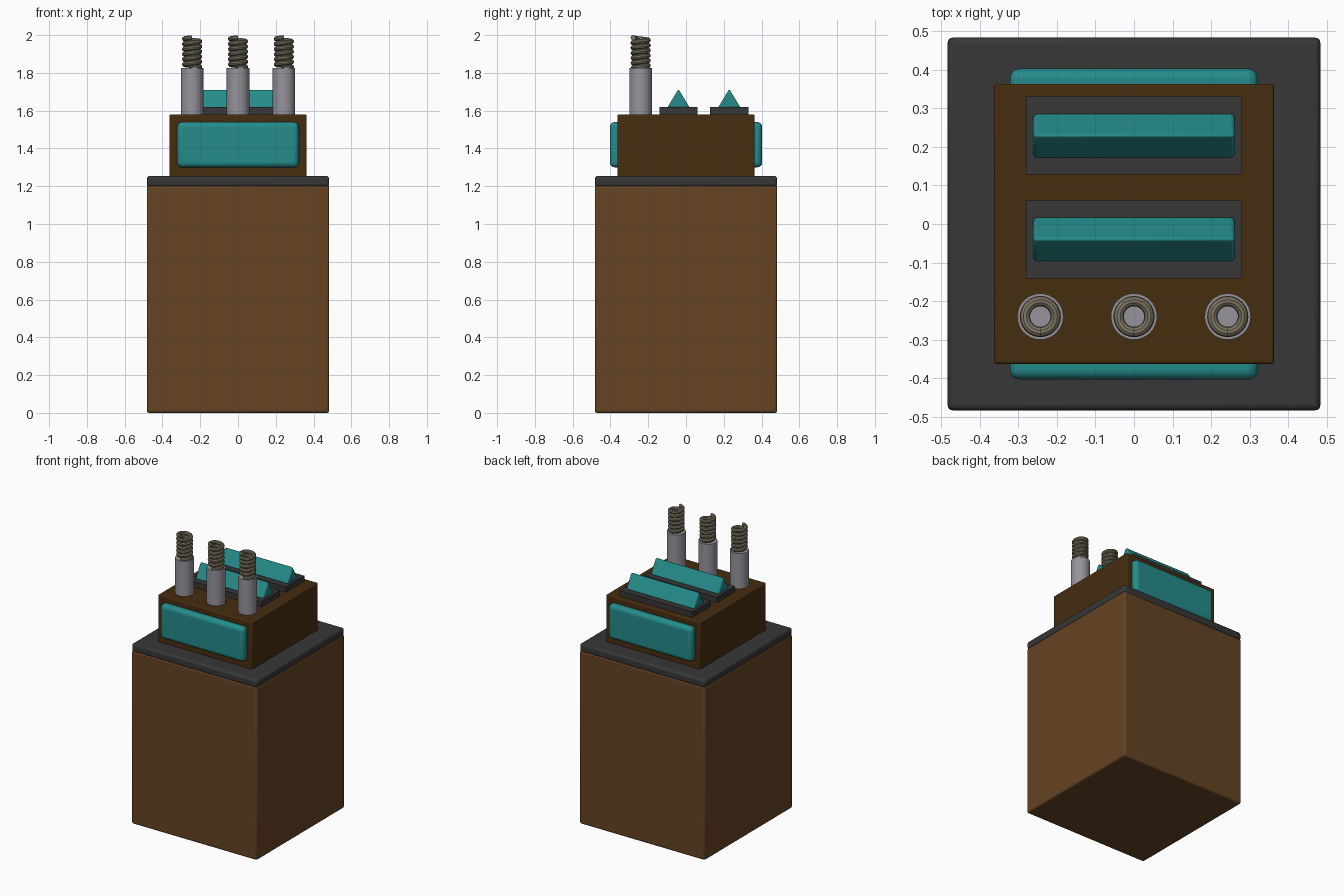
import bpy, bmesh, math

cube = bpy.data.objects.get("Cube")
if cube:
    bpy.data.objects.remove(cube, do_unlink=True)


def srgb(r, g, b):
    lin = lambda c: ((c / 255 + 0.055) / 1.055) ** 2.4
    return (lin(r), lin(g), lin(b), 1)


def material(name, colour):
    m = bpy.data.materials.new(name)
    m.use_nodes = True
    m.diffuse_color = colour
    m.node_tree.nodes["Principled BSDF"].inputs["Base Color"].default_value = colour
    return m


brown = material("brown", srgb(101, 67, 35))
dark_brown = material("dark brown", srgb(70, 45, 15))
charcoal = material("charcoal", srgb(55, 55, 56))
teal = material("teal", srgb(36, 140, 139))
steel = material("steel grey", srgb(150, 148, 155))
bronze = material("dull bronze", srgb(126, 117, 98))


def finish(obj, name, mat, bevel=0, segments=3):
    obj.name = name
    obj.data.materials.append(mat)
    if bevel:
        mod = obj.modifiers.new("rounded edges", "BEVEL")
        mod.width, mod.segments = bevel, segments
    bpy.ops.object.select_all(action="DESELECT")
    obj.select_set(True)
    bpy.context.view_layer.objects.active = obj
    bpy.ops.object.shade_smooth_by_angle(angle=math.radians(35))
    return obj


def box(name, mat, x, y, z, bevel=0, segments=3):
    """Box from (low, high) ranges on each axis."""
    bpy.ops.mesh.primitive_cube_add(size=1)
    obj = bpy.context.object
    for v in obj.data.vertices:
        v.co = [(a + b) / 2 + c * (b - a) for (a, b), c in zip((x, y, z), v.co)]
    return finish(obj, name, mat, bevel, segments)


def ridge(name, y, z, half_length=0.262, half_width=0.06, height=0.1):
    """Triangular bar lying along x."""
    bm = bmesh.new()
    profile = [(-half_width, 0), (half_width, 0), (0, height)]
    face = bm.faces.new([bm.verts.new((-half_length, y + py, z + pz)) for py, pz in profile])
    ext = bmesh.ops.extrude_face_region(bm, geom=[face])
    moved = [g for g in ext["geom"] if isinstance(g, bmesh.types.BMVert)]
    bmesh.ops.translate(bm, verts=moved, vec=(2 * half_length, 0, 0))
    bmesh.ops.recalc_face_normals(bm, faces=bm.faces)
    mesh = bpy.data.meshes.new(name)
    bm.to_mesh(mesh)
    bm.free()
    obj = bpy.data.objects.new(name, mesh)
    bpy.context.collection.objects.link(obj)
    return finish(obj, name, teal, 0.01)


def spring(name, x, y, z0, z1, radius=0.04, wire=0.0135, turns=6, steps=24, sides=10):
    """Coiled wire starting and ending at the front."""
    bm = bmesh.new()
    rings = []
    for i in range(turns * steps + 1):
        a = -math.pi / 2 + math.tau * i / steps
        z = z0 + (z1 - z0) * i / (turns * steps)
        ring = []
        for j in range(sides):
            t = math.tau * j / sides
            r = radius + wire * math.cos(t)
            ring.append(bm.verts.new((x + r * math.cos(a), y + r * math.sin(a),
                                      z + wire * math.sin(t))))
        rings.append(ring)
    for lower, upper in zip(rings, rings[1:]):
        for j in range(sides):
            k = (j + 1) % sides
            bm.faces.new((lower[j], lower[k], upper[k], upper[j]))
    bm.faces.new(rings[0])
    bm.faces.new(rings[-1])
    bmesh.ops.recalc_face_normals(bm, faces=bm.faces)
    mesh = bpy.data.meshes.new(name)
    bm.to_mesh(mesh)
    bm.free()
    obj = bpy.data.objects.new(name, mesh)
    bpy.context.collection.objects.link(obj)
    return finish(obj, name, bronze)


# Main body, lid and upper housing
W, H = 0.483, 0.363
box("body", brown, (-W, W), (-W, W), (0, 1.205), 0.012)
box("lid", charcoal, (-W, W), (-W, W), (1.197, 1.254), 0.015)
box("upper_housing", dark_brown, (-H, H), (-H, H), (1.23, 1.58), 0.007)

# Rounded panels on the front and back of the housing
for side, s in (("front", -1), ("back", 1)):
    y = sorted((s * 0.3, s * 0.403))
    box(side + "_panel", teal, (-0.322, 0.322), y, (1.3, 1.54), 0.026, 4)

# Ridged switches on flat pads
for side, y in (("front", -0.04), ("back", 0.229)):
    box(side + "_pad", charcoal, (-0.28, 0.28), (y - 0.101, y + 0.101), (1.57, 1.619))
    ridge(side + "_ridge", y, 1.615)

# Row of posts topped by springs
for side, x in (("right", -0.243), ("middle", 0), ("left", 0.243)):
    bpy.ops.mesh.primitive_cylinder_add(vertices=32, radius=0.06, depth=0.265,
                                        location=(x, -0.24, 1.6925))
    finish(bpy.context.object, side + "_post", steel)
    spring(side + "_spring", x, -0.24, 1.825, 1.9865)
